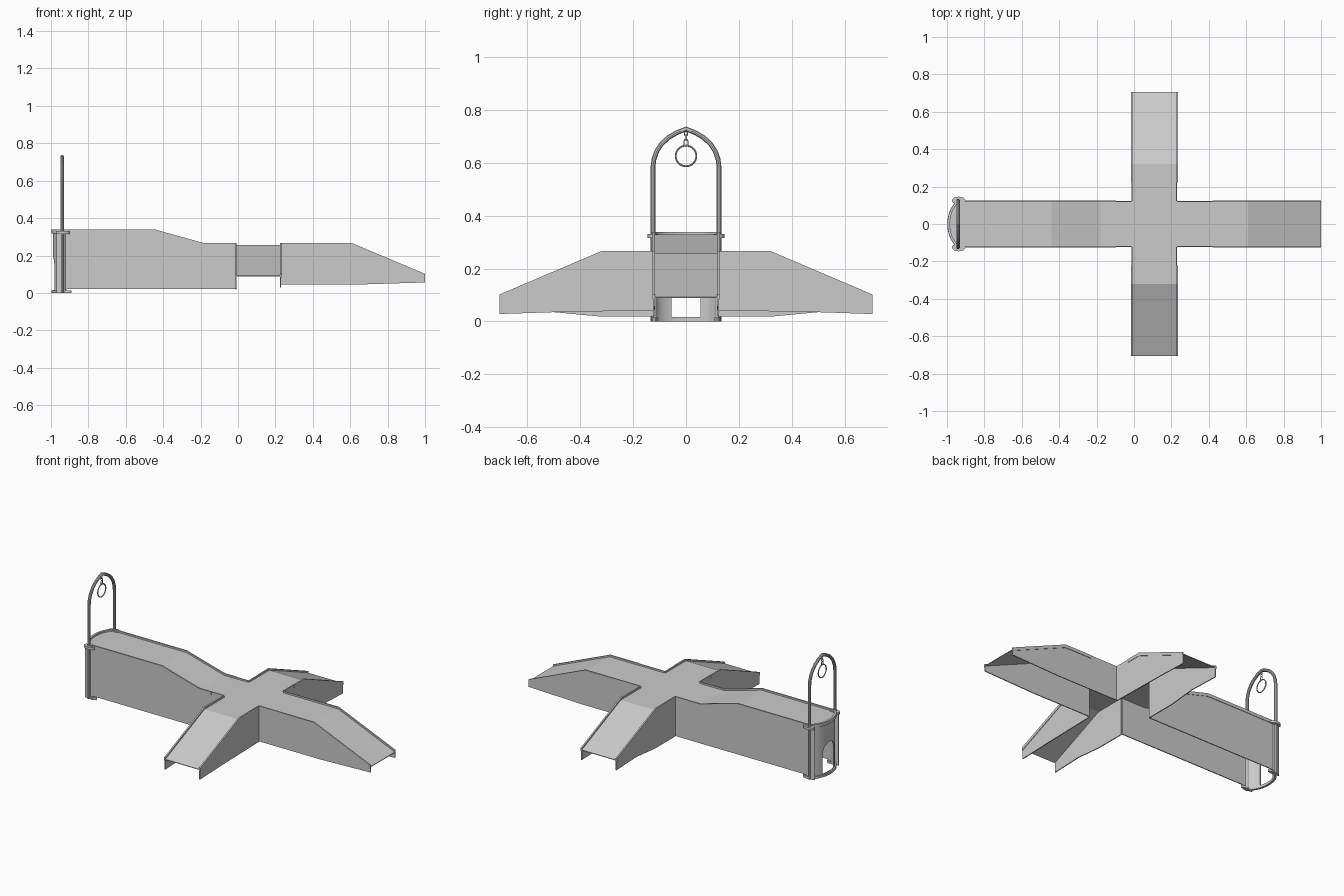
import bpy, bmesh, math
from mathutils import Vector

if "Cube" in bpy.data.objects:
    bpy.data.objects.remove(bpy.data.objects["Cube"])

X0, X1, W = -0.013, 0.231, 0.123     # crossing limits and half width of the arms
T = 0.006                            # sheet thickness


def prism(name, pts, lo, hi, axis):
    """Extrude a 2D outline along the axis from lo to hi."""
    put = {'y': lambda a, b, h: (a, h, b),
           'x': lambda a, b, h: (h, a, b),
           'z': lambda a, b, h: (a, b, h)}[axis]
    bm = bmesh.new()
    bot = [bm.verts.new(put(a, b, lo)) for a, b in pts]
    top = [bm.verts.new(put(a, b, hi)) for a, b in pts]
    n = len(pts)
    bm.faces.new(bot)
    bm.faces.new(top)
    for i in range(n):
        bm.faces.new((bot[i], bot[(i + 1) % n], top[(i + 1) % n], top[i]))
    bmesh.ops.recalc_face_normals(bm, faces=bm.faces)
    me = bpy.data.meshes.new(name)
    bm.to_mesh(me)
    bm.free()
    ob = bpy.data.objects.new(name, me)
    bpy.context.collection.objects.link(ob)
    return ob


def smooth(ob):
    bpy.ops.object.select_all(action='DESELECT')
    ob.select_set(True)
    bpy.context.view_layer.objects.active = ob
    bpy.ops.object.shade_smooth_by_angle()


def strip(line, top, bottom):
    """Closed band between two vertical offsets of a height line."""
    return [(s, z + top) for s, z in line] + [(s, z + bottom) for s, z in reversed(line)]


def wall(name, line, under, pos, out, axis):
    """Side wall below a rim line, with a slightly proud rim strip on its outside."""
    a, b = sorted((pos, pos - out * T))
    prism(name, line + under[::-1], a, b, axis)
    near = Vector(line[0]).lerp(Vector(line[1]), 0.5)
    rim = [tuple(near)] + line[1:]
    a, b = sorted((pos, pos + out * 0.003))
    prism(name + "_rim", strip(rim, 0, -0.02), a, b, axis)


# Rim height lines, running outward from the crossing
east = [(X1, 0.266), (0.61, 0.266), (1.0, 0.102)]
west = [(X0, 0.266), (-0.18, 0.266), (-0.44, 0.338), (-0.92, 0.338)]

# East and west arms
for side, out in (("front", -1), ("back", 1)):
    wall("east_wall_" + side, east, [(X1, 0.045), (0.65, 0.045), (1.0, 0.056)], out * W, out, 'y')
    wall("west_wall_" + side, west, [(X0, 0.02), (-0.92, 0.02)], out * W, out, 'y')
prism("east_deck", strip(east, -0.01, -0.014), -W + T, W - T, 'y')
prism("west_deck", strip(west, -0.01, -0.014), -W + T, W - T, 'y')
prism("crossing_deck", [(X0, -W), (X1, -W), (X1, W), (X0, W)], 0.252, 0.256, 'z')

# Front and back arms
for label, d in (("front", -1), ("back", 1)):
    line = [(d * W, 0.266), (d * 0.32, 0.266), (d * 0.705, 0.102)]
    left_under = [(d * W, 0.018), (d * 0.32, 0.018), (d * 0.5, 0.035), (d * 0.705, 0.028)]
    right_under = [(d * W, 0.042), (d * 0.5, 0.035), (d * 0.705, 0.028)]
    wall(label + "_arm_wall_left", line, left_under, X0, -1, 'x')
    wall(label + "_arm_wall_right", line, right_under, X1, 1, 'x')
    prism(label + "_arm_deck", strip(line, -0.01, -0.014), X0 + T, X1 - T, 'x')


# Rounded end of the west arm
def arc(grow):
    pts = []
    for i in range(25):
        t = math.pi * (0.5 + i / 24)
        pts.append((-0.915 + (0.075 + grow) * math.cos(t), (W + grow) * math.sin(t)))
    return pts


def band(name, outer, inner, z0, z1):
    return prism(name, arc(outer) + arc(inner)[::-1], z0, z1, 'z')


end = band("round_end_wall", 0, -T, 0.012, 0.338)
smooth(band("round_end_rim", 0.007, 0, 0.318, 0.338))
smooth(band("round_end_base", 0.008, -0.006, 0.0, 0.014))
prism("round_end_deck", arc(-T), 0.324, 0.328, 'z')

# Arched doorway cut through the rounded end
door = [(0.055, 0.016), (0.055, 0.145)]
door += [(0.055 * math.cos(math.pi * i / 12), 0.145 + 0.055 * math.sin(math.pi * i / 12))
         for i in range(1, 12)]
door += [(-0.055, 0.145), (-0.055, 0.016)]
cutter = prism("door_cutter", door, -1.1, -0.95, 'x')
cutter.hide_render = True
mod = end.modifiers.new("door", 'BOOLEAN')
mod.object = cutter
mod.operation = 'DIFFERENCE'
mod.solver = 'EXACT'
bpy.context.view_layer.objects.active = end
bpy.ops.object.modifier_apply(modifier="door")
bpy.data.objects.remove(cutter)
smooth(end)

# Pointed tube arch
half = [(0.125, 0.0), (0.125, 0.585), (0.121, 0.615), (0.11, 0.645), (0.092, 0.672),
        (0.067, 0.695), (0.035, 0.714)]
path = half + [(0, 0.728)] + [(-y, z) for y, z in reversed(half)]
cu = bpy.data.curves.new("hoop_arch", 'CURVE')
cu.dimensions = '3D'
cu.bevel_depth = 0.0095
cu.bevel_resolution = 3
cu.use_fill_caps = True
sp = cu.splines.new('POLY')
sp.points.add(len(path) - 1)
for p, (y, z) in zip(sp.points, path):
    p.co = (-0.94, y, z, 1)
arch = bpy.data.objects.new("hoop_arch", cu)
bpy.context.collection.objects.link(arch)
bpy.ops.object.select_all(action='DESELECT')
arch.select_set(True)
bpy.context.view_layer.objects.active = arch
bpy.ops.object.convert(target='MESH')
smooth(bpy.context.object)


# Pillars, collars and feet of the arch
def oval(name, x, y, rx, ry, z0, z1):
    pts = [(x + rx * math.cos(math.tau * i / 24), y + ry * math.sin(math.tau * i / 24))
           for i in range(24)]
    smooth(prism(name, pts, z0, z1, 'z'))


for side, s in (("front", -1), ("back", 1)):
    oval("pillar_" + side, -0.945, s * 0.118, 0.026, 0.009, 0.0, 0.32)
    oval("collar_" + side, -0.937, s * 0.126, 0.036, 0.02, 0.316, 0.33)
    oval("foot_" + side, -0.925, s * 0.118, 0.035, 0.01, 0.0, 0.014)


# Hanging ring and chain links
def ring(name, z, r, tube, rot, stretch=1.0):
    bpy.ops.mesh.primitive_torus_add(major_radius=r, minor_radius=tube, major_segments=32,
                                     minor_segments=8, location=(-0.94, 0, z),
                                     rotation=(0, math.pi / 2, rot))
    ob = bpy.context.object
    ob.name = name
    ob.scale.x = stretch
    smooth(ob)


ring("hanging_ring", 0.626, 0.039, 0.0035, 0)
ring("chain_link_lower", 0.676, 0.008, 0.002, 0, 1.6)
ring("chain_link_middle", 0.695, 0.006, 0.002, math.pi / 2, 1.5)
ring("chain_link_upper", 0.711, 0.006, 0.002, 0, 1.6)
